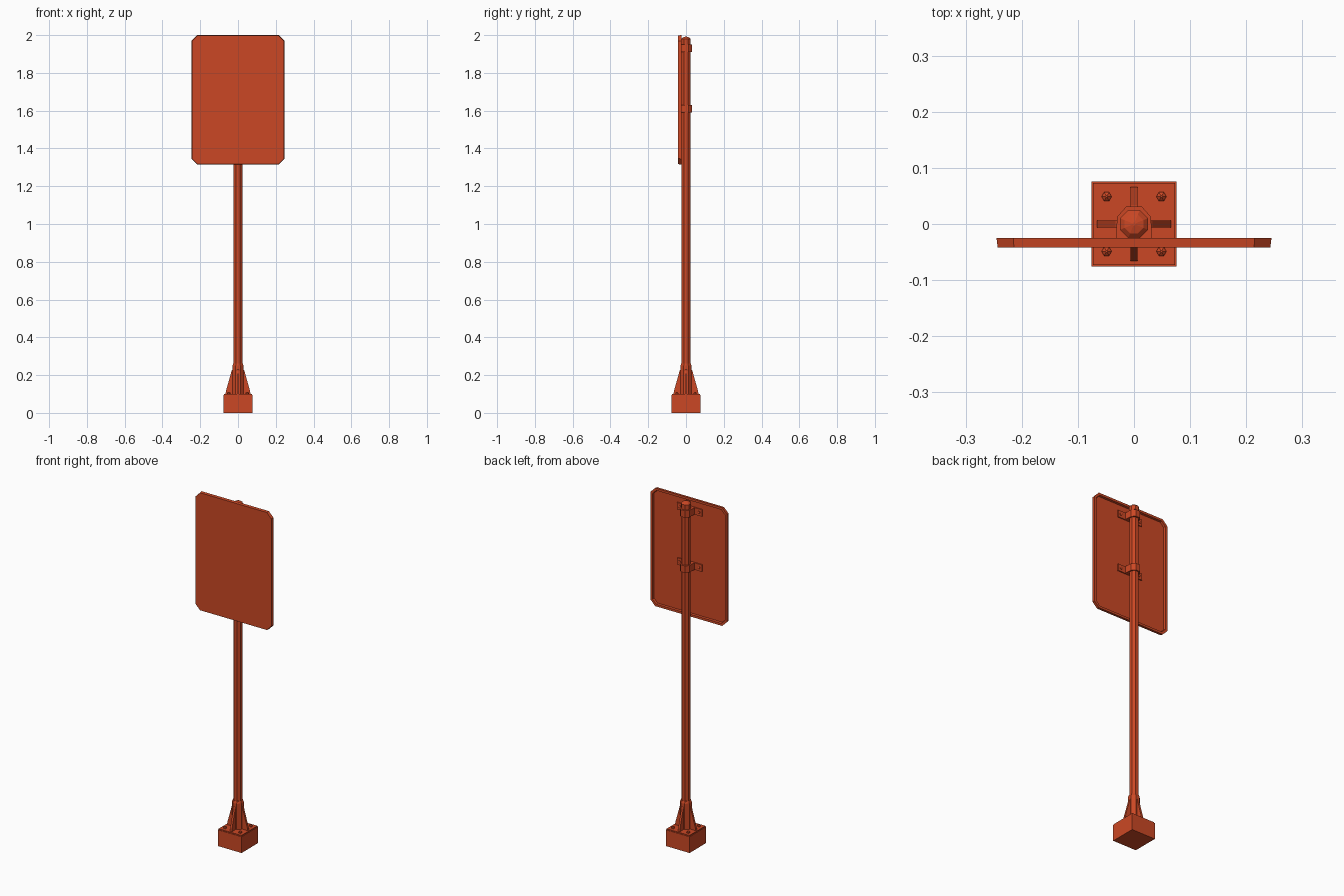
import bpy, bmesh, math
from mathutils import Vector

old = bpy.data.objects.get("Cube")
if old:
    bpy.data.objects.remove(old, do_unlink=True)

paint = bpy.data.materials.new("orange red paint")
paint.use_nodes = True
COLOUR = (0.6, 0.064, 0.018, 1)
paint.diffuse_color = COLOUR
paint.node_tree.nodes["Principled BSDF"].inputs["Base Color"].default_value = COLOUR


def finish(name, bm):
    bmesh.ops.recalc_face_normals(bm, faces=bm.faces)
    mesh = bpy.data.meshes.new(name)
    bm.to_mesh(mesh)
    bm.free()
    mesh.materials.append(paint)
    obj = bpy.data.objects.new(name, mesh)
    bpy.context.scene.collection.objects.link(obj)
    return obj


def prism(name, points, direction):
    """Extrude a closed outline along a direction."""
    bm = bmesh.new()
    face = bm.faces.new([bm.verts.new(p) for p in points])
    new = bmesh.ops.extrude_face_region(bm, geom=[face], use_keep_orig=True)
    verts = [g for g in new["geom"] if isinstance(g, bmesh.types.BMVert)]
    bmesh.ops.translate(bm, verts=verts, vec=Vector(direction))
    return finish(name, bm)


def box(name, x, y, z):
    return prism(name, [(x[0], y[0], z[0]), (x[1], y[0], z[0]),
                        (x[1], y[1], z[0]), (x[0], y[1], z[0])], (0, 0, z[1] - z[0]))


def lathe(name, profile, sides, turn, centre=(0, 0)):
    """Stack of regular polygons from (radius, height) pairs, capped at both ends."""
    bm = bmesh.new()
    rings = []
    for r, z in profile:
        angles = [turn + math.tau * i / sides for i in range(sides)]
        rings.append([bm.verts.new((centre[0] + r * math.cos(a),
                                    centre[1] + r * math.sin(a), z)) for a in angles])
    for low, high in zip(rings, rings[1:]):
        for i in range(sides):
            j = (i + 1) % sides
            bm.faces.new((low[i], low[j], high[j], high[i]))
    bm.faces.new(rings[0])
    bm.faces.new(rings[-1])
    return finish(name, bm)


EIGHTH = math.pi / 8

# Footing block with a slightly smaller mounting plate
box("footing_block", (-0.076, 0.076), (-0.076, 0.076), (0, 0.094))
box("mounting_plate", (-0.073, 0.073), (-0.073, 0.073), (0.094, 0.1))

# Pole, base sleeve and domed cap
lathe("pole", [(0.025, 0.1), (0.025, 1.965)], 8, EIGHTH)
lathe("base_sleeve", [(0.032, 0.1), (0.032, 0.25), (0.027, 0.262)], 8, EIGHTH)
lathe("pole_cap", [(0.027, 1.955), (0.027, 1.98), (0.018, 1.988), (0.003, 1.992)], 8, EIGHTH)

# Tapered ribs and anchor bolts around the foot
for i in range(4):
    rib = prism("base_rib", [(0.02, -0.006, 0.1), (0.066, -0.006, 0.1),
                             (0.064, -0.006, 0.115), (0.033, -0.006, 0.225),
                             (0.02, -0.006, 0.24)], (0, 0.012, 0))
    rib.rotation_euler.z = i * math.pi / 2
    a = math.pi / 4 + i * math.pi / 2
    lathe("anchor_bolt", [(0.009, 0.1), (0.009, 0.106), (0.002, 0.111)], 6, 0,
          (0.069 * math.cos(a), 0.069 * math.sin(a)))

# Sign panel: chamfered plate with a raised rim and recessed back
W, BOTTOM, TOP, CUT = 0.245, 1.315, 2.0, 0.03
FRONT, BACK = -0.042, -0.025


def outline(y, inset):
    w, b, t, c = W - inset, BOTTOM + inset, TOP - inset, CUT - inset * 0.5
    return [(-w + c, y, b), (w - c, y, b), (w, y, b + c), (w, y, t - c),
            (w - c, y, t), (-w + c, y, t), (-w, y, t - c), (-w, y, b + c)]


bm = bmesh.new()
loops = [[bm.verts.new(p) for p in outline(y, inset)]
         for y, inset in ((FRONT, 0.002), (BACK, 0), (BACK, 0.013), (-0.037, 0.015))]
for a, b in zip(loops, loops[1:]):
    for i in range(8):
        j = (i + 1) % 8
        bm.faces.new((a[i], a[j], b[j], b[i]))
bm.faces.new(loops[0])
bm.faces.new(loops[-1])
finish("sign_panel", bm)

# Two clamps: band round the pole, side cheeks, tabs and bolts on the panel
for z in (1.61, 1.93):
    low, high = z - 0.02, z + 0.02
    lift = (0, 0, high - low)
    prism("clamp_band", [(-0.033, -0.037, low), (0.033, -0.037, low), (0.03, 0.013, low),
                         (0.014, 0.031, low), (-0.014, 0.031, low), (-0.03, 0.013, low)], lift)
    for side in (-1, 1):
        xs = sorted((side * 0.03, side * 0.08))
        box("clamp_tab", xs, (-0.038, -0.031), (low, high))
        bolt = lathe("clamp_bolt", [(0.008, 0), (0.008, 0.004), (0.003, 0.006)], 6, 0)
        bolt.location = (side * 0.062, -0.031, z)
        bolt.rotation_euler.x = -math.pi / 2
